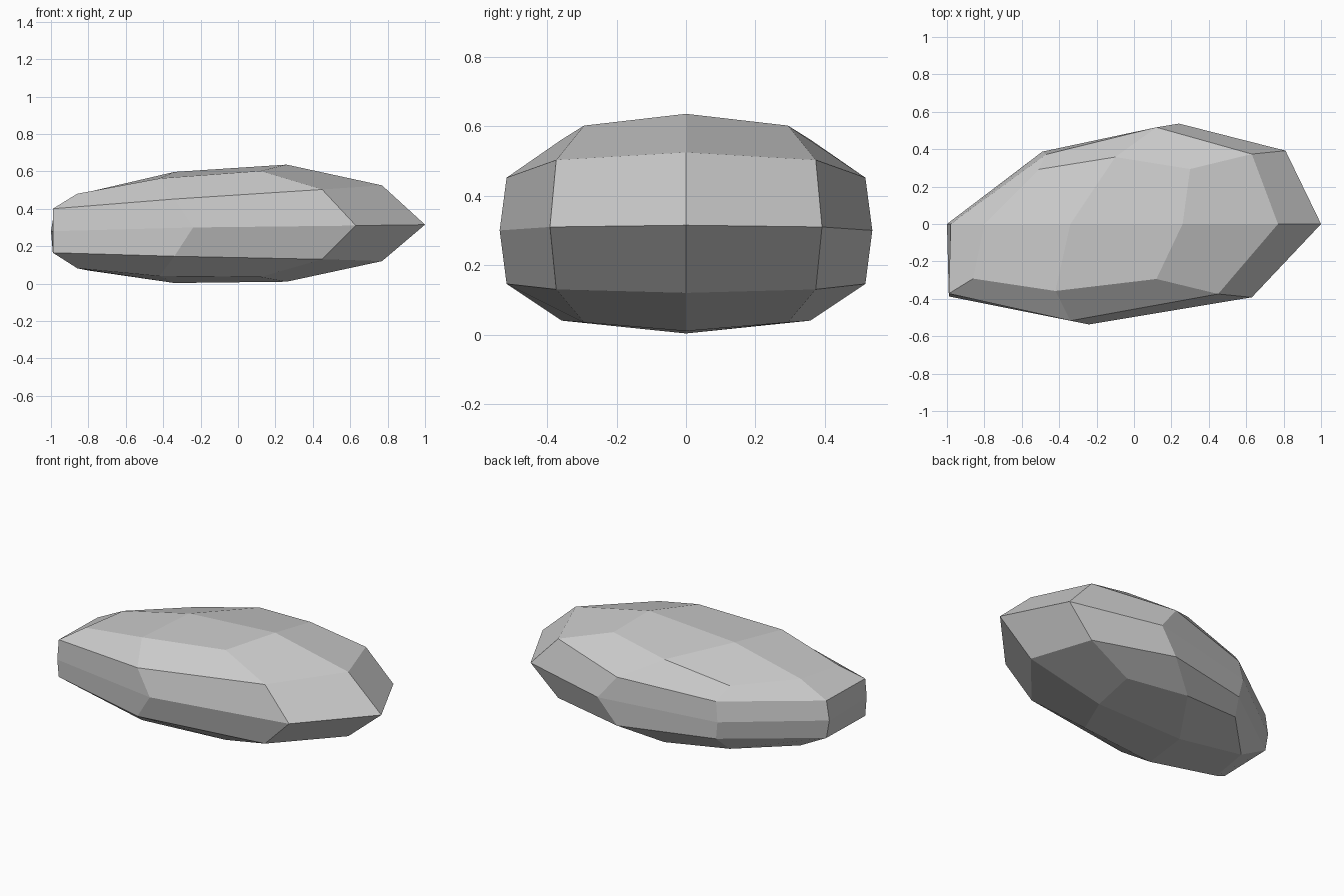
import bpy, bmesh

if "Cube" in bpy.data.objects:
    bpy.data.objects.remove(bpy.data.objects["Cube"])

# Quarter profile of each 12-sided ring, from the crown out to the waist:
# (x on front side, x on back side, half width y, z above waist, z below waist)
RINGS = [
    [(-.80, -.80, 0, .49, .07), (-.86, -.51, .292, .48, .082),
     (-.99, -.47, .372, .40, .165), (-.99, -.49, .387, .28, .28)],
    [(-.34, -.34, 0, .597, .003), (-.42, -.10, .358, .562, .04),
     (-.34, .12, .517, .452, .146), (-.24, .24, .537, .30, .30)],
    [(.26, .26, 0, .636, .01), (.12, .30, .294, .602, .035),
     (.45, .63, .374, .503, .13), (.63, .81, .392, .31, .31)],
]
# Centre column closing each end: top, middle, bottom
CAPS = [
    [(-.98, 0, .40), (-1.0, 0, .28), (-.98, 0, .165)],
    [(.77, 0, .525), (1.0, 0, .315), (.77, 0, .12)],
]


def full_ring(q):
    """Mirror the quarter profile into a closed ring of 12 points."""
    front_top = [(a, -y, t) for a, b, y, t, u in q]
    front_low = [(a, -y, u) for a, b, y, t, u in q[2::-1]]
    back_low = [(b, y, u) for a, b, y, t, u in q[1:]]
    back_top = [(b, y, t) for a, b, y, t, u in q[2:0:-1]]
    return front_top + front_low + back_low + back_top


bm = bmesh.new()
rings = [[bm.verts.new(p) for p in full_ring(q)] for q in RINGS]

# Body bands between rings
for r0, r1 in zip(rings, rings[1:]):
    for i in range(12):
        j = (i + 1) % 12
        bm.faces.new((r0[i], r0[j], r1[j], r1[i]))

# Ends: four quads on each side of the centre column
for ring, cap in ((rings[0], CAPS[0]), (rings[2], CAPS[1])):
    t, m, b = [bm.verts.new(p) for p in cap]
    for s in (1, -1):
        r = [ring[(s * i) % 12] for i in range(7)]
        for f in ((r[0], r[1], r[2], t), (t, r[2], r[3], m),
                  (m, r[3], r[4], b), (b, r[4], r[5], r[6])):
            bm.faces.new(f)

bmesh.ops.recalc_face_normals(bm, faces=bm.faces)
mesh = bpy.data.meshes.new("rock")
bm.to_mesh(mesh)
bm.free()
bpy.context.collection.objects.link(bpy.data.objects.new("rock", mesh))
